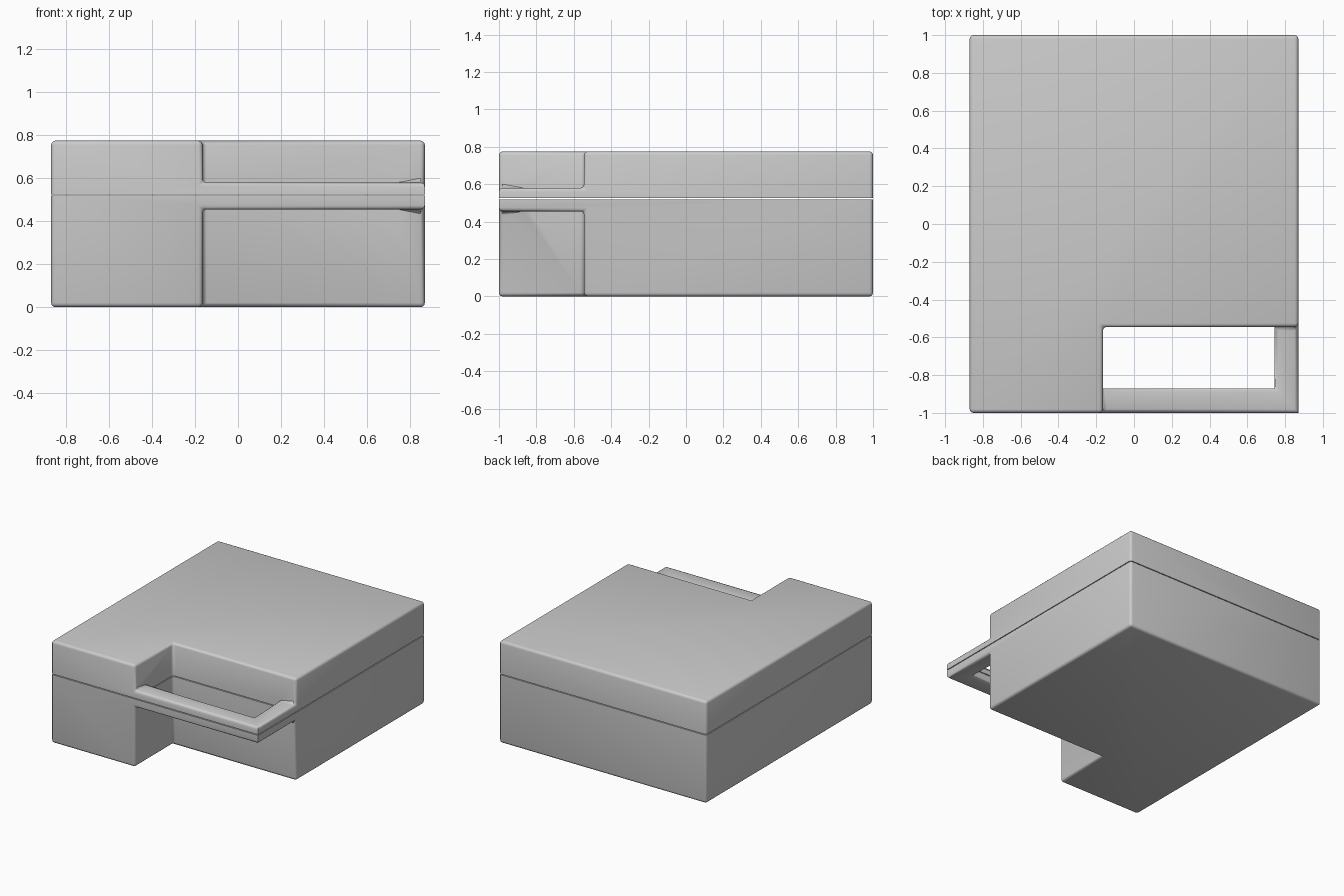
import bpy, bmesh

if "Cube" in bpy.data.objects:
    bpy.data.objects.remove(bpy.data.objects["Cube"])

XS = [-0.87, -0.165, 0.745, 0.87]
YS = [-1.0, -0.87, -0.545, 1.0]
SPLIT_LOW, SPLIT_HIGH = 0.519, 0.525
ROUNDED = [(-0.87, -1), (-0.87, 1), (0.87, 1),
           (-0.165, -0.545), (-0.165, -1), (0.87, -0.545)]


def filled(i, j, k, handle_layer):
    """Case body, plus the handle frame in the layer beside the split."""
    if not (0 <= i < 3 and 0 <= j < 3 and 0 <= k < 2):
        return False
    if i == 0 or j == 2:
        return True
    return k == handle_layer and (j == 0 or i == 2)


def case_half(name, zs, handle_layer, split):
    bm = bmesh.new()
    steps = [(1, 0, 0), (-1, 0, 0), (0, 1, 0), (0, -1, 0), (0, 0, 1), (0, 0, -1)]
    grid = (XS, YS, zs)
    for i in range(3):
        for j in range(3):
            for k in range(2):
                if not filled(i, j, k, handle_layer):
                    continue
                for s in steps:
                    if filled(i + s[0], j + s[1], k + s[2], handle_layer):
                        continue
                    ax = next(a for a in range(3) if s[a])
                    u, v = (ax + 1) % 3, (ax + 2) % 3
                    verts = []
                    for du, dv in ((0, 0), (1, 0), (1, 1), (0, 1)):
                        c = [i, j, k]
                        c[ax] += s[ax] > 0
                        c[u] += du
                        c[v] += dv
                        verts.append(bm.verts.new([grid[a][c[a]] for a in range(3)]))
                    bm.faces.new(verts if s[ax] > 0 else verts[::-1])
    bmesh.ops.remove_doubles(bm, verts=bm.verts[:], dist=1e-4)
    bmesh.ops.dissolve_limit(bm, angle_limit=0.02, verts=bm.verts[:], edges=bm.edges[:])

    # Soft outer edges; the seam between the halves stays crisp
    edges = []
    for e in bm.edges:
        a, b = (w.co for w in e.verts)
        if len(e.link_faces) != 2 or e.calc_face_angle() < 0.5:
            continue
        if abs(a.z - split) < 1e-3 and abs(b.z - split) < 1e-3:
            continue
        if abs(a.z - b.z) > 1e-3 and not any(
                abs(a.x - x) < 1e-3 and abs(a.y - y) < 1e-3 for x, y in ROUNDED):
            continue
        edges.append(e)
    bmesh.ops.bevel(bm, geom=edges, offset=0.02, segments=3, profile=0.5,
                    affect='EDGES', clamp_overlap=True)
    bmesh.ops.recalc_face_normals(bm, faces=bm.faces[:])
    mesh = bpy.data.meshes.new(name)
    bm.to_mesh(mesh)
    bm.free()
    obj = bpy.data.objects.new(name, mesh)
    bpy.context.collection.objects.link(obj)
    bpy.context.view_layer.objects.active = obj
    bpy.ops.object.select_all(action='DESELECT')
    obj.select_set(True)
    bpy.ops.object.shade_smooth_by_angle(angle=0.7)


# Lower tray and lid, each with half of the carrying handle
case_half("case_base", [0.0, 0.455, SPLIT_LOW], 1, SPLIT_LOW)
case_half("case_lid", [SPLIT_HIGH, 0.58, 0.775], 0, SPLIT_HIGH)
